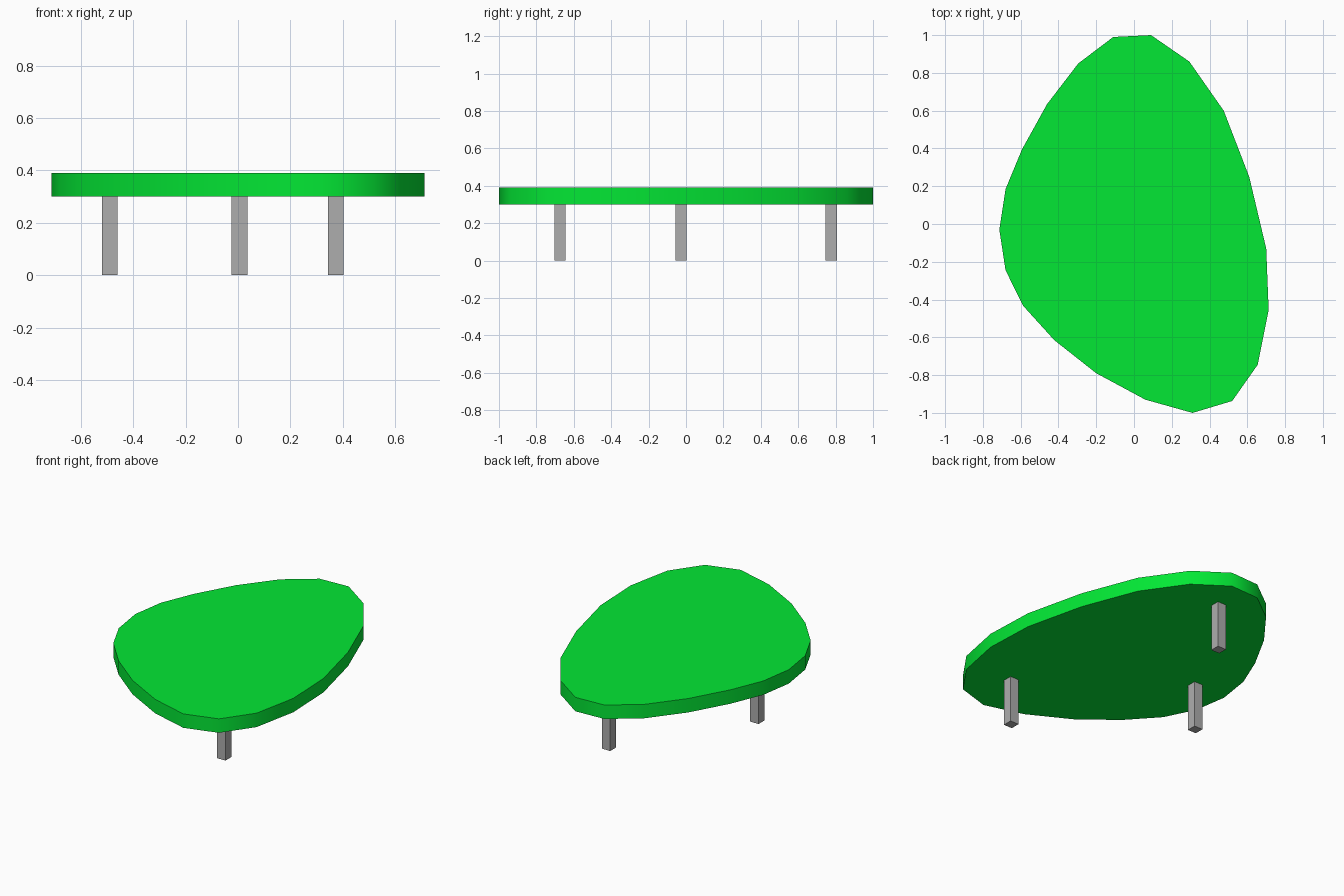
import bpy, bmesh, math

if "Cube" in bpy.data.objects:
    bpy.data.objects.remove(bpy.data.objects["Cube"])

TOP, UNDER, LEG = 0.39, 0.30, 0.06


def material(name, color):
    mat = bpy.data.materials.new(name)
    mat.diffuse_color = color
    mat.use_nodes = True
    mat.node_tree.nodes["Principled BSDF"].inputs["Base Color"].default_value = mat.diffuse_color
    return mat


green = material("green", (0.001, 0.8, 0.035, 1))
grey = material("grey", (0.42, 0.42, 0.42, 1))


def add_leg(name, x, y):
    bpy.ops.mesh.primitive_cube_add(size=1, location=(x, y, UNDER / 2))
    leg = bpy.context.object
    leg.name = name
    leg.scale = (LEG, LEG, UNDER)
    bpy.ops.object.transform_apply(location=False, rotation=False, scale=True)
    leg.data.materials.append(grey)


# Table top: freeform pebble outline, clockwise from the back
outline = [
    (-0.11, 0.99), (0.09, 1.0), (0.293, 0.86), (0.475, 0.60), (0.61, 0.25),
    (0.70, -0.13), (0.713, -0.455), (0.655, -0.745), (0.52, -0.937), (0.31, -1.0),
    (0.06, -0.93), (-0.20, -0.79), (-0.422, -0.615), (-0.587, -0.433), (-0.68, -0.245),
    (-0.713, -0.03), (-0.68, 0.185), (-0.593, 0.395), (-0.46, 0.635), (-0.295, 0.85),
]
bm = bmesh.new()
base = bm.faces.new([bm.verts.new((x, y, UNDER)) for x, y in outline])
raised = bmesh.ops.extrude_face_region(bm, geom=[base], use_keep_orig=True)
verts = [v for v in raised["geom"] if isinstance(v, bmesh.types.BMVert)]
bmesh.ops.translate(bm, verts=verts, vec=(0, 0, TOP - UNDER))
bmesh.ops.recalc_face_normals(bm, faces=bm.faces)
mesh = bpy.data.meshes.new("table_top")
bm.to_mesh(mesh)
bm.free()
top = bpy.data.objects.new("table_top", mesh)
bpy.context.collection.objects.link(top)
mesh.materials.append(green)

# Smooth rim, sharp top and bottom edges
bpy.context.view_layer.objects.active = top
top.select_set(True)
bpy.ops.object.shade_smooth_by_angle(angle=math.radians(45))

# Three square legs
add_leg("back_leg", 0.006, 0.777)
add_leg("left_leg", -0.49, -0.027)
add_leg("front_leg", 0.373, -0.673)
